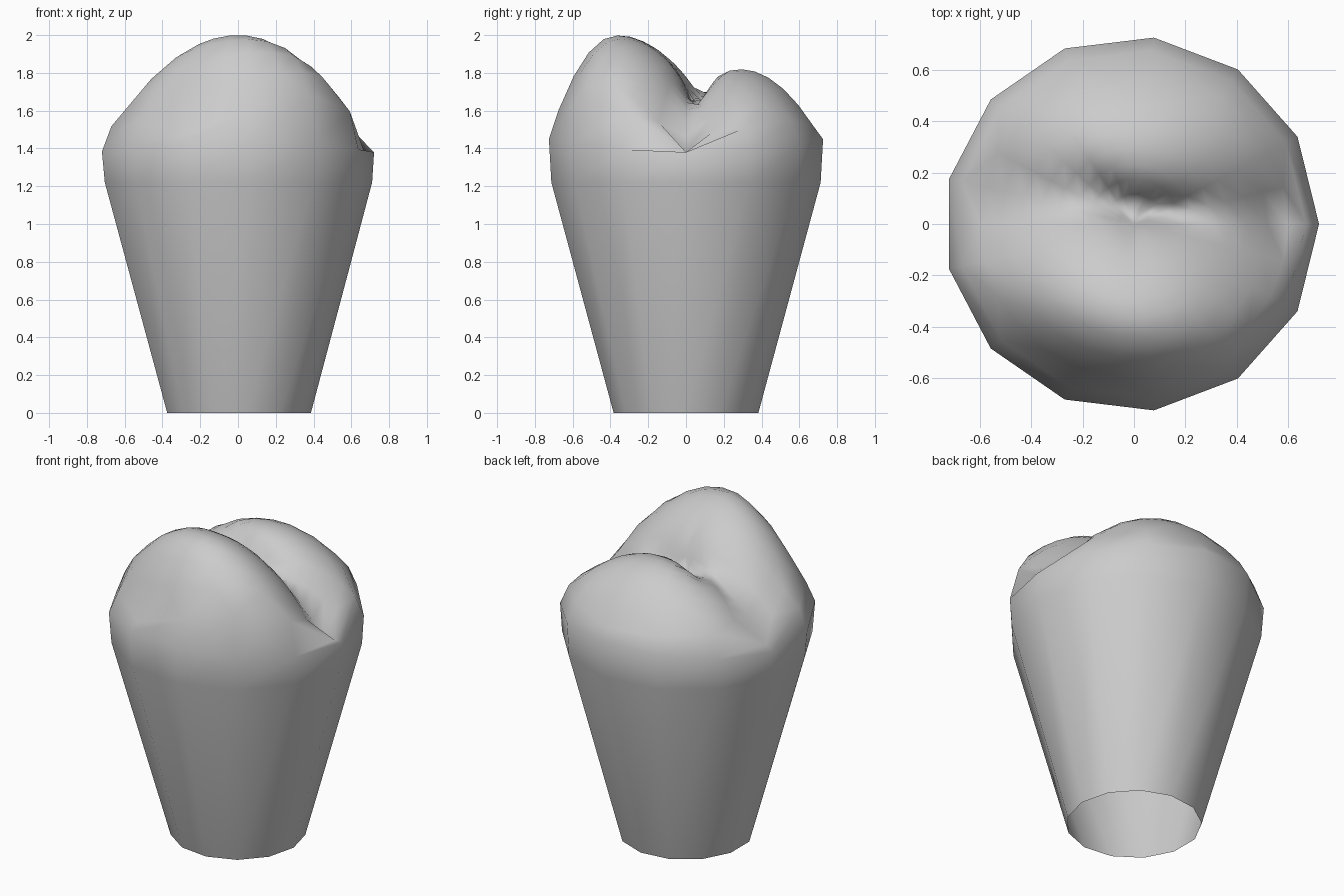
import bpy, bmesh
from math import sin, cos, pi, exp, hypot, atan2

if "Cube" in bpy.data.objects:
    bpy.data.objects.remove(bpy.data.objects["Cube"])

N = 13      # sides of the tooth
R = 0.731   # widest radius


def rim(x, y):
    s = sin(atan2(y, x)) ** 2
    return 1.38 + 0.07 * s


def height(x, y):
    # tall front cusp
    d = y + 0.37 - 0.25 * max(0, -x)
    front = 2.0 - (1.75 if d > 0 else 4.2) * d * d - 1.1 * x * x
    # lower back cusp
    e = y - 0.29
    back = 1.82 - 2.0 * e * e - 0.85 * x * x
    z = max(front, back)
    # fissure between the cusps
    yg = 0.07 - (0.45 * x if x < 0 else 0.1 * x)
    z -= 0.09 * exp(-((y - yg) / 0.07) ** 2 - (x / 0.26) ** 2)
    # rounded fall-off to the rim
    q = min(hypot(x, y) / R, 1)
    return max(min(z, rim(x, y) + 0.62 * (1 - q ** 4) ** 0.6), rim(x, y))


bm = bmesh.new()


def ring(n, r, cx, zf):
    pts = [(r * cos(2 * pi * i / n), r * sin(2 * pi * i / n)) for i in range(n)]
    return [bm.verts.new((x + cx, y, zf(x, y))) for x, y in pts]


def join(a, b):
    n = len(a)
    for i in range(n):
        j = (i + 1) % n
        if len(b) == n:
            bm.faces.new((a[i], a[j], b[j], b[i]))
        else:  # inner ring has twice the sides
            m, k = b[2 * i + 1], b[(2 * i + 2) % (2 * n)]
            bm.faces.new((a[i], m, b[2 * i]))
            bm.faces.new((a[i], a[j], m))
            bm.faces.new((a[j], k, m))


# open-bottomed tapered body, then crown
rings = [ring(N, 0.386, 0, lambda x, y: 0),
         ring(N, 0.718, -0.008, lambda x, y: 1.22),
         ring(N, R, -0.0106, rim),
         ring(N, R * 0.93, -0.01, height)]
for f in (0.82, 0.71, 0.60, 0.50, 0.41, 0.32, 0.24, 0.16, 0.08):
    rings.append(ring(2 * N, R * f, 0, height))
for a, b in zip(rings, rings[1:]):
    join(a, b)
tip = bm.verts.new((0, 0, height(0, 0)))
last = rings[-1]
for i in range(len(last)):
    bm.faces.new((last[i], last[(i + 1) % len(last)], tip))

for f in bm.faces:
    f.smooth = True
mesh = bpy.data.meshes.new("tooth")
bm.to_mesh(mesh)
bm.free()
bpy.context.collection.objects.link(bpy.data.objects.new("tooth", mesh))
